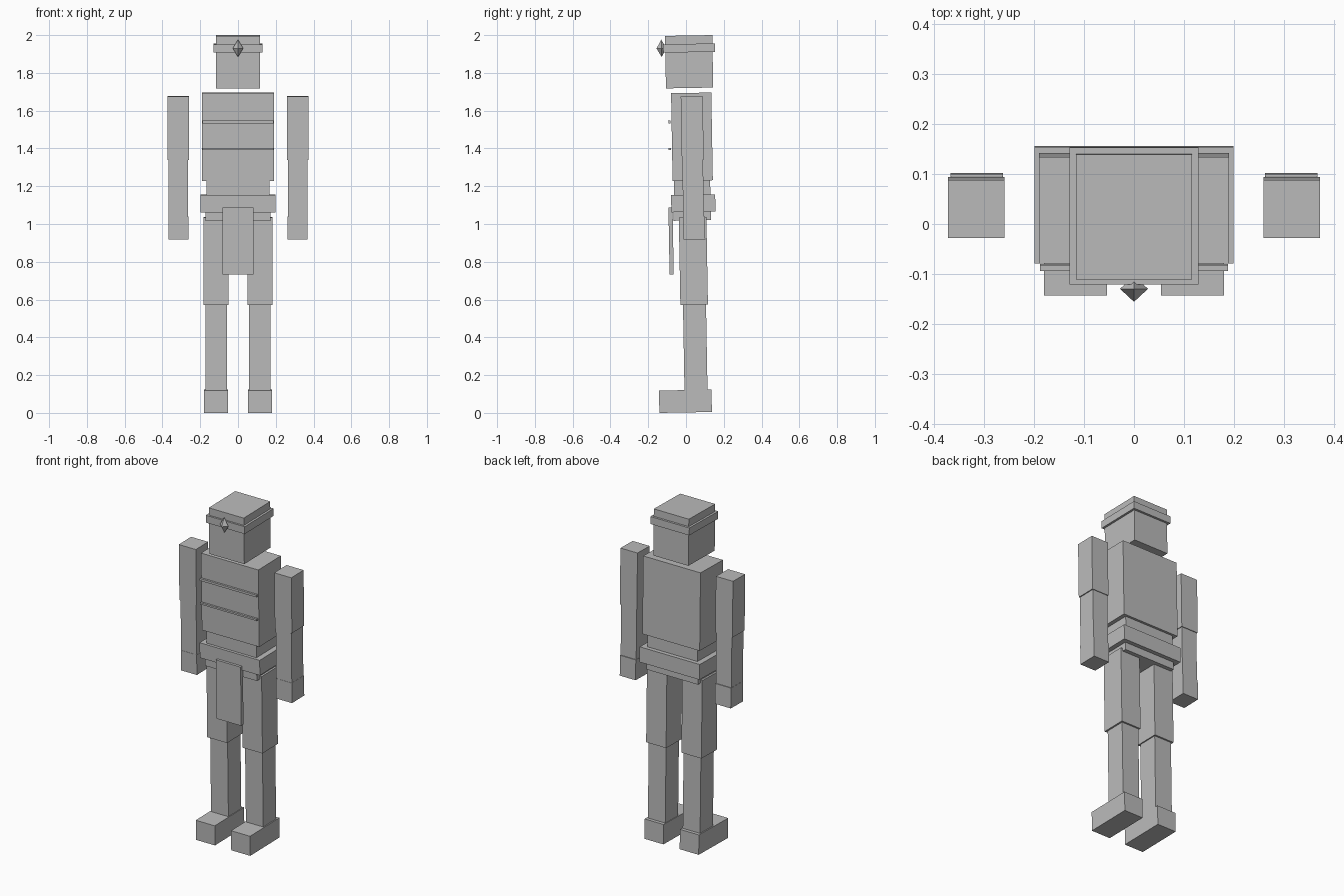
import bpy
import bmesh
from math import cos, sin, radians
from mathutils import Matrix, Vector

LEAN = radians(1.0)  # the whole figure leans slightly forward

cube = bpy.data.objects.get("Cube")
if cube:
    bpy.data.objects.remove(cube, do_unlink=True)

grey = bpy.data.materials.new("plain grey")
grey.use_nodes = True
grey.diffuse_color = (0.5, 0.5, 0.5, 1)
grey.node_tree.nodes["Principled BSDF"].inputs["Base Color"].default_value = (0.5, 0.5, 0.5, 1)


def add_object(name, bm):
    mesh = bpy.data.meshes.new(name)
    bm.to_mesh(mesh)
    bm.free()
    mesh.materials.append(grey)
    obj = bpy.data.objects.new(name, mesh)
    bpy.context.collection.objects.link(obj)
    return obj


def box(name, x, y, z):
    """Leaning box that fills the given (min, max) extents."""
    c, s = cos(LEAN), sin(LEAN)
    ey, ez = y[1] - y[0], z[1] - z[0]
    det = c * c - s * s
    size = Vector((x[1] - x[0], (ey * c - ez * s) / det, (ez * c - ey * s) / det))
    centre = Vector((sum(x), sum(y), sum(z))) / 2
    bm = bmesh.new()
    bmesh.ops.create_cube(bm, size=1)
    bm.transform(Matrix.Translation(centre) @ Matrix.Rotation(LEAN, 4, "X")
                 @ Matrix.Diagonal(size).to_4x4())
    return add_object(name, bm)


def centred(name, half, y, z):
    return box(name, (-half, half), y, z)


def pair(name, x, y, z):
    box("left_" + name, x, y, z)
    box("right_" + name, (-x[1], -x[0]), y, z)


# Head and headband
centred("head", 0.116, (-0.111, 0.144), (1.718, 2.0))
centred("headband", 0.129, (-0.121, 0.154), (1.907, 1.956))

# Headband gem: two four-sided cones joined at the base
bm = bmesh.new()
for flip in (1, -1):
    bmesh.ops.create_cone(bm, cap_ends=False, segments=4, radius1=1, radius2=0, depth=1,
                          matrix=Matrix.Rotation(radians(90 - 90 * flip), 4, "X")
                          @ Matrix.Translation((0, 0, 0.5)))
bmesh.ops.remove_doubles(bm, verts=bm.verts, dist=0.01)
bmesh.ops.recalc_face_normals(bm, faces=bm.faces)
bm.transform(Matrix.Translation((0, -0.13, 1.93)) @ Matrix.Rotation(LEAN, 4, "X")
             @ Matrix.Diagonal((0.028, 0.026, 0.046, 1)))
add_object("headband_gem", bm)

# Trunk
centred("chest", 0.19, (-0.079, 0.142), (1.228, 1.696))
centred("abdomen", 0.166, (-0.064, 0.13), (1.1, 1.25))
centred("pelvis", 0.171, (-0.068, 0.132), (1.017, 1.13))
centred("belt", 0.199, (-0.079, 0.156), (1.062, 1.157))
centred("loincloth", 0.082, (-0.093, -0.065), (0.732, 1.087))
centred("upper_chest_strap", 0.188, (-0.094, -0.082), (1.533, 1.547))
centred("lower_chest_strap", 0.188, (-0.092, -0.08), (1.391, 1.402))

# Arms
pair("upper_arm", (0.26, 0.373), (-0.028, 0.094), (1.34, 1.677))
pair("forearm", (0.264, 0.367), (-0.02, 0.095), (1.038, 1.343))
pair("hand", (0.263, 0.368), (-0.016, 0.102), (0.917, 1.04))

# Legs
pair("thigh", (0.051, 0.183), (-0.038, 0.116), (0.572, 1.038))
pair("shin", (0.058, 0.173), (-0.016, 0.114), (0.11, 0.576))
pair("foot", (0.054, 0.18), (-0.143, 0.137), (0.0, 0.123))
